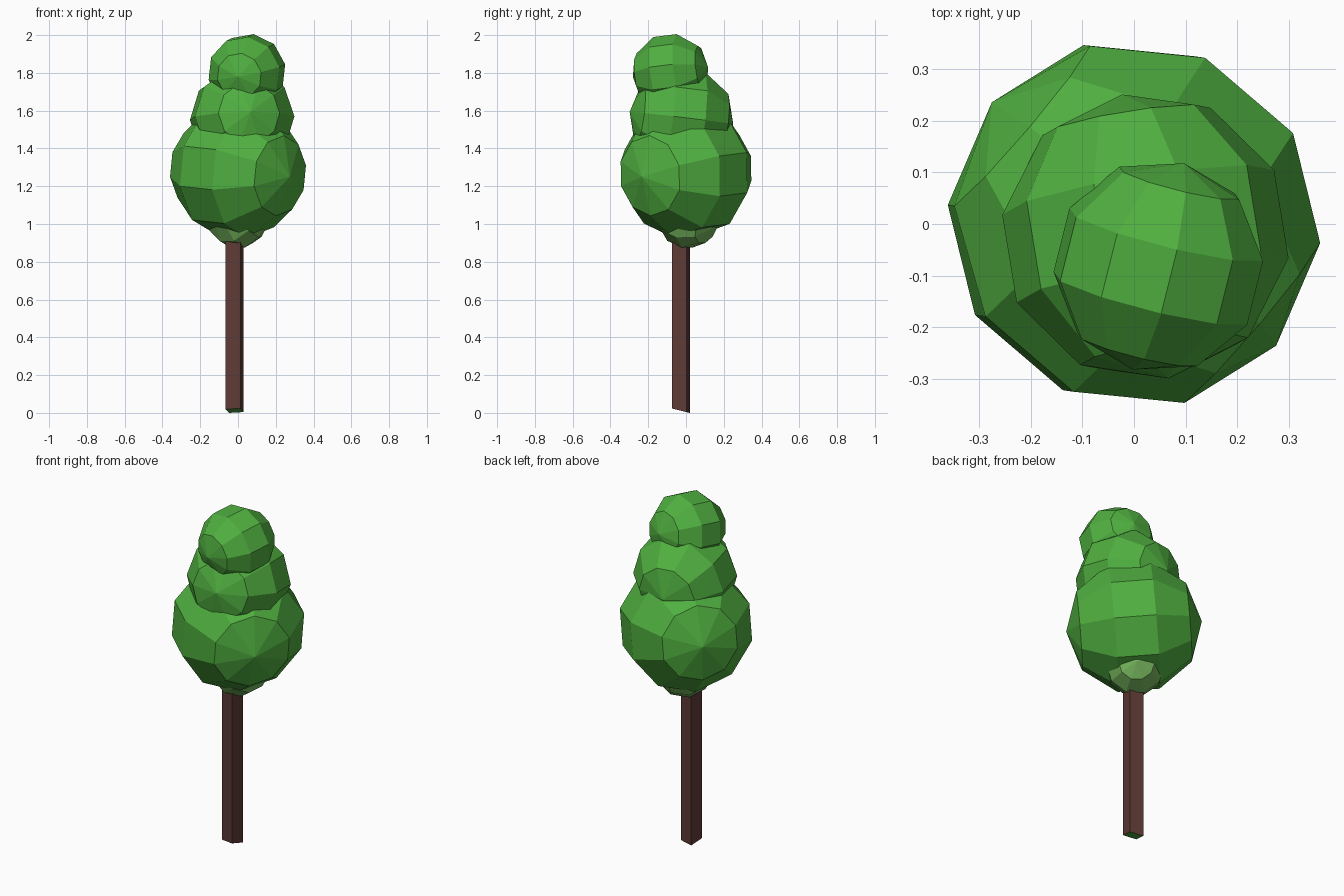
import bpy, bmesh, math
from mathutils import Vector, Matrix

if "Cube" in bpy.data.objects:
    bpy.data.objects.remove(bpy.data.objects["Cube"])


def material(name, rgb):
    m = bpy.data.materials.new(name)
    m.diffuse_color = (*rgb, 1)
    m.use_nodes = True
    m.node_tree.nodes["Principled BSDF"].inputs["Base Color"].default_value = m.diffuse_color
    return m


LEAF = material("leaf green", (0.08, 0.43, 0.051))
PALE = material("pale leaf green", (0.18, 0.46, 0.11))
BARK = material("bark brown", (0.112, 0.043, 0.035))


def finish(bm, name, mats):
    bmesh.ops.recalc_face_normals(bm, faces=bm.faces[:])
    me = bpy.data.meshes.new(name)
    bm.to_mesh(me)
    bm.free()
    for m in mats:
        me.materials.append(m)
    ob = bpy.data.objects.new(name, me)
    bpy.context.collection.objects.link(ob)
    return ob


def leaf_ball(name, center, r, axis, phase, mat, segs=10, bands=5):
    """Low-poly ball with its pole along axis; phase turns the segments."""
    a = Vector(axis).normalized()
    u = Vector((0, 0, 1)).cross(a).normalized()
    w = a.cross(u)
    c = Vector(center)
    bm = bmesh.new()
    rings = []
    for i in range(1, bands):
        p = math.pi * i / bands
        ring = []
        for j in range(segs):
            t = math.radians(phase) + 2 * math.pi * j / segs
            ring.append(bm.verts.new(c + r * (math.cos(p) * a + math.sin(p) *
                                              (math.cos(t) * u + math.sin(t) * w))))
        rings.append(ring)
    near, far = bm.verts.new(c + r * a), bm.verts.new(c - r * a)
    for j in range(segs):
        k = (j + 1) % segs
        bm.faces.new((near, rings[0][j], rings[0][k]))
        bm.faces.new((far, rings[-1][k], rings[-1][j]))
        for lo, hi in zip(rings, rings[1:]):
            bm.faces.new((lo[j], hi[j], hi[k], lo[k]))
    return finish(bm, name, [mat])


# Foliage, from the largest ball to the crown
leaf_ball("lower_foliage", (0, 0, 1.28), 0.363, (0.757, -0.648, -0.083), 15, LEAF)
leaf_ball("middle_foliage", (0.022, -0.024, 1.56), 0.28, (0.16, -0.98, 0.12), 0, LEAF)
leaf_ball("top_foliage", (0.047, -0.082, 1.804), 0.207, (-0.24, -0.96, -0.12), 10, LEAF)
leaf_ball("foliage_base", (0, 0.01, 1.033), 0.165, (0.55, 0.75, -0.35), 0, PALE)

# Trunk: turned square post with a sloping green underside
bm = bmesh.new()
bmesh.ops.create_cube(bm, size=1)
bmesh.ops.transform(bm, verts=bm.verts[:], matrix=(
    Matrix.Translation((-0.0175, -0.0275, 0.475))
    @ Matrix.Rotation(math.radians(-12.3), 4, 'Z')
    @ Matrix.Diagonal((0.08, 0.08, 0.95, 1))))
for v in bm.verts:
    if v.co.z < 0.1:
        v.co.z = max(0, 0.02 - v.co.y) * 0.25
bm.normal_update()
for f in bm.faces:
    f.material_index = 1 if abs(f.normal.z) > 0.5 else 0
finish(bm, "trunk", [BARK, LEAF])
